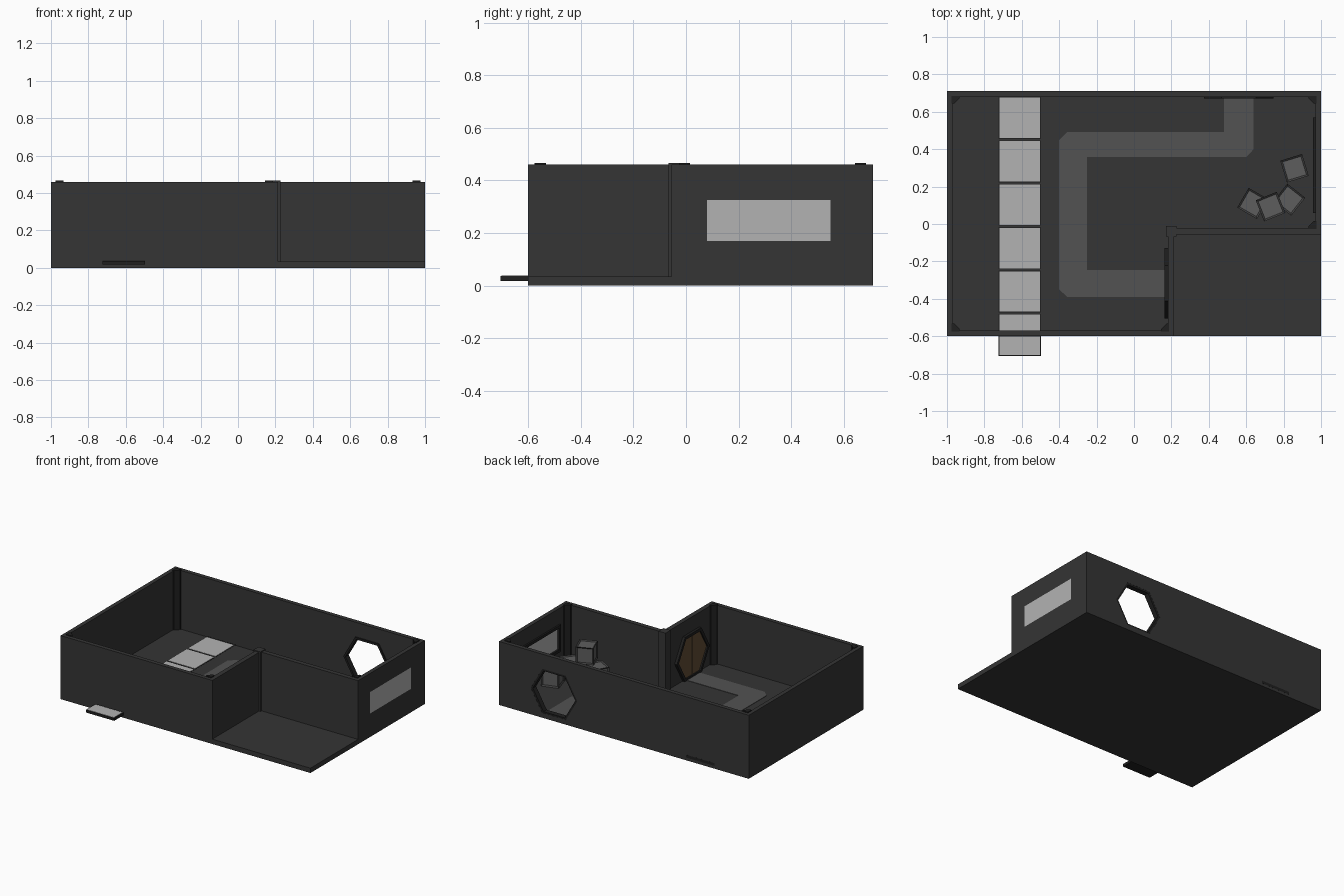
import bpy, bmesh, math
from mathutils import Matrix

if "Cube" in bpy.data.objects:
    bpy.data.objects.remove(bpy.data.objects["Cube"])


def mat(name, r, g=None, b=None):
    m = bpy.data.materials.new(name)
    m.diffuse_color = (r, r if g is None else g, r if b is None else b, 1)
    m.use_nodes = True
    m.node_tree.nodes["Principled BSDF"].inputs["Base Color"].default_value = m.diffuse_color
    return m


DARK, TRIM = mat("dark_grey", 0.035), mat("near_black", 0.014)
PATH, LIGHT = mat("path_grey", 0.085), mat("light_grey", 0.45)
CRATE, EDGE = mat("crate_panel", 0.11), mat("crate_edge", 0.05)
WOOD = mat("brown", 0.12, 0.072, 0.035)


def finish(name, bm, *mats):
    bmesh.ops.recalc_face_normals(bm, faces=bm.faces)
    me = bpy.data.meshes.new(name)
    bm.to_mesh(me)
    bm.free()
    for m in mats:
        me.materials.append(m)
    ob = bpy.data.objects.new(name, me)
    bpy.context.collection.objects.link(ob)
    return ob


def prism(name, pts, axis, a, b, m, inner=None):
    """Extrude a profile from a to b along an axis; an inner loop makes it a ring."""
    bm = bmesh.new()
    place = {"x": lambda u, v, w: (w, u, v),
             "y": lambda u, v, w: (u, w, v),
             "z": lambda u, v, w: (u, v, w)}[axis]
    loop = lambda p, w: [bm.verts.new(place(u, v, w)) for u, v in p]
    lo, hi = loop(pts, a), loop(pts, b)

    def band(p, q):
        for i in range(len(p)):
            j = (i + 1) % len(p)
            bm.faces.new((p[i], p[j], q[j], q[i]))
    band(lo, hi)
    if inner:
        ilo, ihi = loop(inner, a), loop(inner, b)
        band(ilo, ihi)
        band(lo, ilo)
        band(hi, ihi)
    else:
        bm.faces.new(lo)
        bm.faces.new(hi)
    return finish(name, bm, m)


def rect(u0, u1, v0, v1):
    return [(u0, v0), (u1, v0), (u1, v1), (u0, v1)]


def box(name, x0, x1, y0, y1, z0, z1, m):
    return prism(name, rect(x0, x1, y0, y1), "z", z0, z1, m)


def hexagon(cu, cv, r):
    return [(cu + r * math.cos(i * math.pi / 3), cv + r * math.sin(i * math.pi / 3))
            for i in range(6)]


def cut(ob, cutter):
    md = ob.modifiers.new("opening", "BOOLEAN")
    md.operation, md.object, md.solver = "DIFFERENCE", cutter, "EXACT"
    cutter.hide_render = True
    cutter.hide_viewport = False
    bpy.context.view_layer.objects.active = ob
    bpy.ops.object.modifier_apply(modifier=md.name)
    bpy.data.objects.remove(cutter)


FL, TOP = 0.035, 0.46

# floor slab and L-shaped wall shell
box("floor", -1, 1, -0.6, 0.71, 0, FL, DARK)
walls = prism("walls",
              [(-1, -0.6), (0.215, -0.6), (0.215, -0.055), (1, -0.055), (1, 0.71), (-1, 0.71)],
              "z", FL, TOP, DARK,
              [(-0.97, -0.57), (0.182, -0.57), (0.182, -0.022), (0.97, -0.022),
               (0.97, 0.68), (-0.97, 0.68)])

# openings: back doorway and side window
HX, HZ = 0.56, 0.193
cut(walls, prism("doorway_cutter", hexagon(HX, HZ, 0.186), "y", 0.6, 0.8, TRIM))
cut(walls, prism("window_cutter", rect(0.08, 0.55, 0.17, 0.325), "x", 0.9, 1.1, TRIM))
prism("doorway_frame", hexagon(HX, HZ, 0.187), "y", 0.672, 0.709, TRIM, hexagon(HX, HZ, 0.17))
prism("window_pane", rect(0.08, 0.55, 0.17, 0.325), "x", 0.972, 1.0, LIGHT)
prism("window_frame", rect(0.06, 0.57, 0.15, 0.345), "x", 0.958, 0.971, TRIM,
      rect(0.08, 0.55, 0.17, 0.325))

# closed hexagonal door on the inner side wall, split in two leaves
DY = -0.317
prism("door_frame", hexagon(DY, HZ, 0.188), "x", 0.163, 0.183, TRIM, hexagon(DY, HZ, 0.165))
for name, s in (("door_leaf_front", -1), ("door_leaf_back", 1)):
    h = 0.166 * math.sin(math.pi / 3)
    prism(name, [(DY + s * 0.002, HZ - h), (DY + s * 0.083, HZ - h), (DY + s * 0.166, HZ),
                 (DY + s * 0.083, HZ + h), (DY + s * 0.002, HZ + h)], "x", 0.173, 0.183, WOOD)

# corner pillars and the post at the inward corner
profile = [(0, 0), (0.042, 0), (0.042, 0.014), (0.014, 0.042), (0, 0.042)]
for i, (x, y, sx, sy) in enumerate([(-0.975, -0.575, 1, 1), (0.187, -0.575, -1, 1),
                                    (0.975, -0.027, -1, 1), (0.975, 0.685, -1, -1),
                                    (-0.975, 0.685, 1, -1)]):
    prism(f"corner_pillar_{i}", [(x + sx * u, y + sy * v) for u, v in profile],
          "z", FL, 0.466, TRIM)
box("corner_post", 0.17, 0.227, -0.067, -0.01, FL, 0.466, DARK)

# winding walkway from the doorway to the door
prism("walkway", [(0.64, 0.675), (0.64, 0.4), (0.6, 0.357), (-0.25, 0.357), (-0.25, -0.245),
                  (0.165, -0.245), (0.165, -0.39), (-0.357, -0.39), (-0.4, -0.35),
                  (-0.4, 0.45), (-0.357, 0.492), (0.48, 0.492), (0.48, 0.675)],
      "z", 0.03, 0.038, PATH)

# row of light plates running out under the front wall, with wall slots
for i in range(6):
    y = 0.567 - i * 0.232
    box(f"plate_base_{i}", -0.725, -0.498, y - 0.112, y + 0.112, 0.017, 0.036, TRIM)
    box(f"plate_top_{i}", -0.72, -0.503, y - 0.108, y + 0.108, 0.03, 0.038, LIGHT)
for name, y0, y1 in (("front_slot", -0.601, -0.569), ("back_slot", 0.679, 0.7105)):
    box(name, -0.725, -0.498, y0, y1, 0.02, 0.04, TRIM)

# crates with recessed panels: three on the floor, one stacked on top
S = 0.122
for i, (x, y, z, a) in enumerate([(0.858, 0.298, FL, 17), (0.635, 0.11, FL, -30),
                                  (0.83, 0.13, FL, 52), (0.73, 0.093, FL + S, 22)]):
    bm = bmesh.new()
    bmesh.ops.create_cube(bm, size=S)
    panels = list(bm.faces)
    bmesh.ops.inset_individual(bm, faces=panels, thickness=0.014, depth=-0.007)
    for f in panels:
        f.material_index = 1
    ob = finish(f"crate_{i}", bm, EDGE, CRATE)
    ob.matrix_world = (Matrix.Translation((x, y, z + S / 2))
                       @ Matrix.Rotation(math.radians(a), 4, "Z"))
